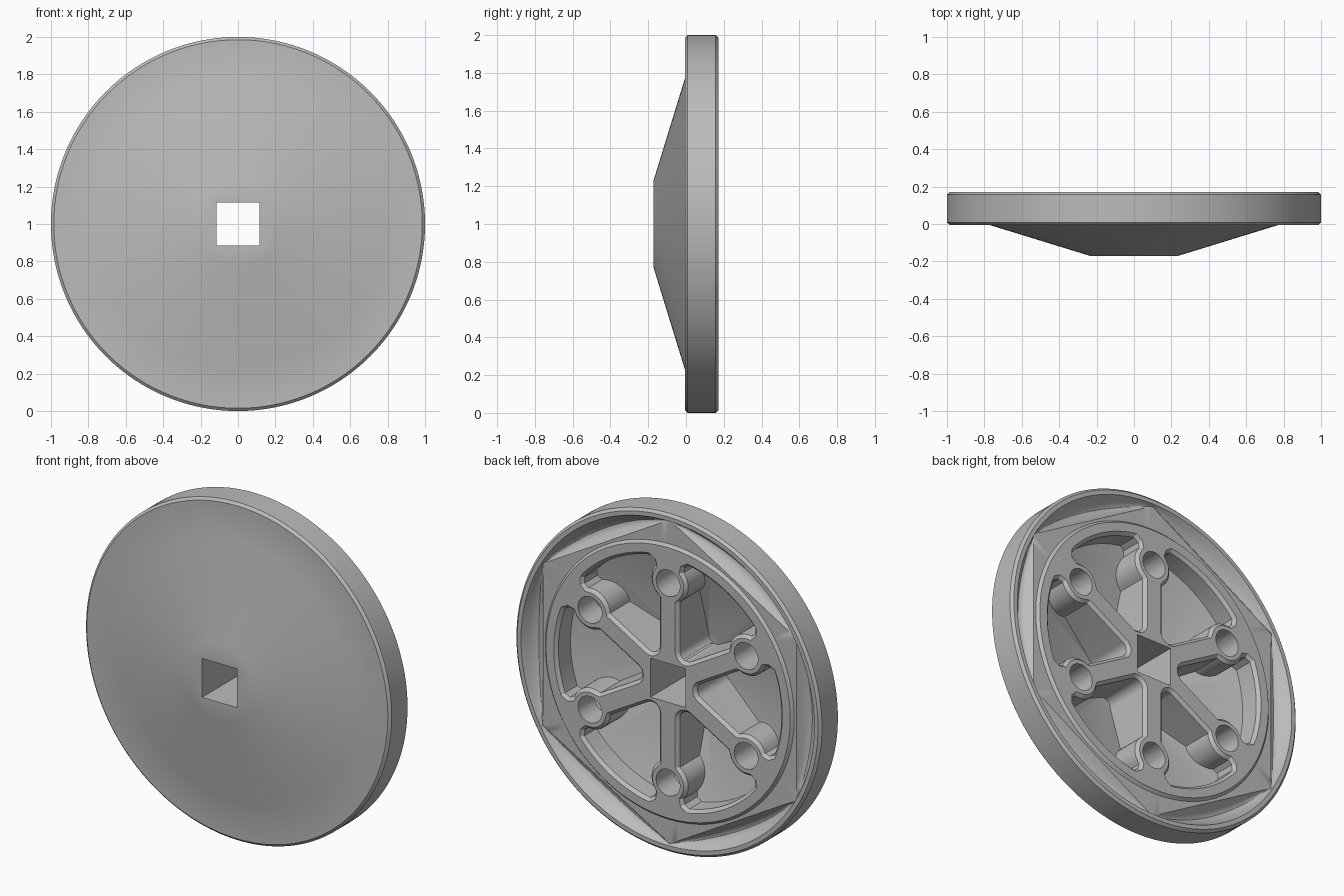
import bpy, bmesh
from math import sin, cos, pi, hypot, atan2, radians, asin

if "Cube" in bpy.data.objects:
    bpy.data.objects.remove(bpy.data.objects["Cube"])

STEP = pi / 3          # six-fold symmetry
BACK = 0.172           # back plane; the front hub sits at -BACK
RIM_IN = 0.96          # inner radius of the rim lip

grey = bpy.data.materials.new("plain_grey")
grey.use_nodes = True
grey.diffuse_color = (0.5, 0.5, 0.5, 1)
grey.node_tree.nodes["Principled BSDF"].inputs["Base Color"].default_value = (0.5, 0.5, 0.5, 1)


def place(r, a, y):
    """Polar position around the wheel axis, angle measured from the top."""
    return (r * sin(a), y, 1 + r * cos(a))


def finish(bm, name):
    bmesh.ops.recalc_face_normals(bm, faces=bm.faces)
    mesh = bpy.data.meshes.new(name)
    bm.to_mesh(mesh)
    bm.free()
    obj = bpy.data.objects.new(name, mesh)
    bpy.context.collection.objects.link(obj)
    mesh.materials.append(grey)
    return obj


def lathe(name, profile, segments):
    """Revolve profile(angle); its first and last points lie on the axis."""
    bm = bmesh.new()
    angles = [2 * pi * i / segments for i in range(segments)]
    rows = [[bm.verts.new(place(r, a, y)) for r, y in profile(a)[1:-1]] for a in angles]
    ends = [bm.verts.new(place(0, 0, profile(0)[k][1])) for k in (0, -1)]
    for i, row in enumerate(rows):
        nxt = rows[(i + 1) % segments]
        for j in range(len(row) - 1):
            bm.faces.new((row[j], row[j + 1], nxt[j + 1], nxt[j]))
        bm.faces.new((ends[0], row[0], nxt[0]))
        bm.faces.new((ends[1], nxt[-1], row[-1]))
    return finish(bm, name)


def add_prism(bm, loops):
    """Skin a stack of closed loops and cap both ends."""
    rings = [[bm.verts.new(p) for p in loop] for loop in loops]
    n = len(rings[0])
    for a, b in zip(rings, rings[1:]):
        for i in range(n):
            k = (i + 1) % n
            bm.faces.new((a[i], a[k], b[k], b[i]))
    bm.faces.new(rings[0])
    bm.faces.new(rings[-1])


def grow(points, d):
    """Offset a counter-clockwise outline outwards."""
    out = []
    for i, (x, y) in enumerate(points):
        (ax, ay), (bx, by) = points[i - 1], points[(i + 1) % len(points)]
        tx, ty = bx - ax, by - ay
        length = hypot(tx, ty)
        out.append((x + d * ty / length, y - d * tx / length))
    return out


def boolean(obj, cutter, operation):
    mod = obj.modifiers.new("cut", "BOOLEAN")
    mod.operation, mod.object, mod.solver = operation, cutter, "EXACT"
    bpy.context.view_layer.objects.active = obj
    bpy.ops.object.modifier_apply(modifier=mod.name)
    bpy.data.objects.remove(cutter)


# Wheel body: coned front, chamfered rim, scalloped hexagonal groove behind
def body_profile(a):
    t = a % STEP - STEP / 2
    edge = 0.83 / cos(t)
    pts = [(0, -BACK), (0.23, -BACK), (0.77, -0.006), (0.985, -0.006), (1, 0.008),
           (1, 0.157), (0.985, BACK), (RIM_IN, BACK)]
    for i in range(1, 9):
        f = i / 8
        dip = 0.5 * (RIM_IN - edge) * sin(pi * f)
        pts.append((RIM_IN + (edge - RIM_IN) * f, BACK - 0.02 * f - dip))
    return pts + [(0.815, 0.152), (0.80, 0.168), (0, 0.168)]


wheel = lathe("wheel_disc", body_profile, 192)

# Hollow volume that gives the pockets a coned floor
hollow = lathe("hollow_cutter", lambda a: [(0, -0.12), (0.21, -0.12), (0.74, 0.04),
                                           (0.78, 0.04), (0.78, 0.3), (0, 0.3)], 96)

# Pocket outline: round inner corner, spoke side, boss, neck, outer arc
SPOKE, BOSS_R, BOSS_AT, OUTER = 0.065, 0.12, 0.59, 0.73
half = [(0.199 + 0.05 * cos(radians(d)), 0.115 + 0.05 * sin(radians(d)))
        for d in range(210, 271, 12)]
start, stop = pi - asin(SPOKE / BOSS_R), asin(0.09 / BOSS_R)
for i in range(11):
    a = start + (stop - start) * i / 10
    half.append((BOSS_AT + BOSS_R * cos(a), BOSS_R * sin(a)))
half.append((0.70, 0.097))
half += [(OUTER * cos(radians(d)), OUTER * sin(radians(d))) for d in range(10, 31, 2)]
mirrored = [(hypot(u, v) * cos(STEP - atan2(v, u)), hypot(u, v) * sin(STEP - atan2(v, u)))
            for u, v in half[-2:0:-1]]
outline = half + mirrored
flared = grow(outline, 0.022)

bm = bmesh.new()
for k in range(6):
    turn = k * STEP

    def ring(points, y):
        return [place(hypot(u, v), atan2(v, u) + turn, y) for u, v in points]

    add_prism(bm, [ring(outline, -0.3), ring(outline, 0.15), ring(flared, 0.172)])
    # Blind hole in the boss
    hole = [(BOSS_AT + 0.078 * cos(i * pi / 16), 0.078 * sin(i * pi / 16)) for i in range(32)]
    add_prism(bm, [ring(hole, -0.3), ring(hole, 0.25)])
pockets = finish(bm, "pocket_cutter")
boolean(pockets, hollow, "INTERSECT")
boolean(wheel, pockets, "DIFFERENCE")

# Square axle hole through the middle
bm = bmesh.new()
s = 0.115
square = [(-s, -s), (s, -s), (s, s), (-s, s)]
add_prism(bm, [[(x, y, 1 + z) for x, z in square] for y in (-0.4, 0.4)])
boolean(wheel, finish(bm, "axle_cutter"), "DIFFERENCE")

# Smooth shading with crisp edges
bpy.ops.object.select_all(action="DESELECT")
wheel.select_set(True)
bpy.context.view_layer.objects.active = wheel
bpy.ops.object.shade_smooth_by_angle(angle=radians(30))
